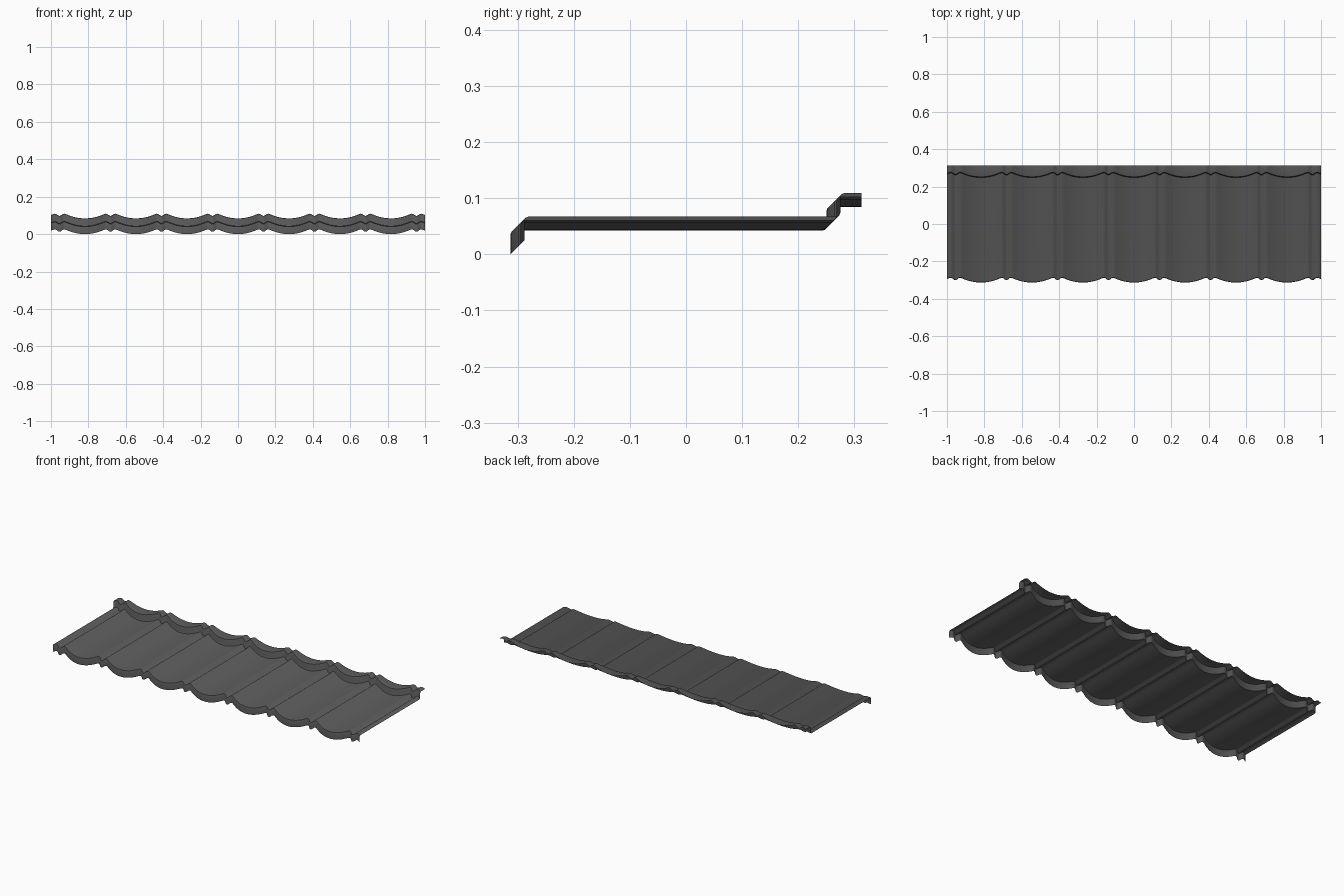
import bpy, bmesh

if "Cube" in bpy.data.objects:
    bpy.data.objects.remove(bpy.data.objects["Cube"])

PITCH = 2 / 7.333          # width of one tile wave
WAVES = 7
HALF = PITCH / 2

# Half of one rib: (distance from rib centre, height)
rib = [(0.0, 0.0135), (0.006, 0.0145), (0.018, 0.0235), (0.025, 0.025),
       (0.032, 0.0235), (0.0455, 0.018)]
# Shallow trough from the foot of the rib to the valley centre
foot, foot_h = rib[-1]
half_wave = rib + [(foot + (HALF - foot) * t / 7, foot_h * (1 - t / 7) ** 2)
                   for t in range(1, 8)]

# Full width cross-section, mirrored about every rib
section = {}
for i in range(WAVES + 1):
    centre = (i - WAVES / 2) * PITCH
    for d, h in half_wave:
        for s in (-1, 1):
            x = centre + s * d
            if abs(x) <= 1.001:
                section[round(x, 4)] = h
section = sorted(section.items())
edge = section[-1][0]

# Front-to-back path: hanging lip, pan, riser, rear flange
path = [(-0.313, 0.0), (-0.313, 0.035), (-0.311, 0.040), (-0.306, 0.042),
        (0.243, 0.042), (0.248, 0.044), (0.25, 0.049), (0.25, 0.077),
        (0.252, 0.082), (0.257, 0.084), (0.313, 0.084)]

# Sweep the section along the path; waves shift lip and riser backwards too
bm = bmesh.new()
rows = []
for k, (y, z) in enumerate(path):
    last = k == len(path) - 1
    rows.append([bm.verts.new((x / edge, y if last else y + h, z + h))
                 for x, h in section])
for a, b in zip(rows, rows[1:]):
    for j in range(len(a) - 1):
        bm.faces.new((a[j], a[j + 1], b[j + 1], b[j]))

mesh = bpy.data.meshes.new("roof_tile_sheet")
bm.to_mesh(mesh)
bm.free()
sheet = bpy.data.objects.new("roof_tile_sheet", mesh)
bpy.context.collection.objects.link(sheet)

# Dark grey coating
mat = bpy.data.materials.new("dark_grey_coating")
mat.diffuse_color = (0.1, 0.1, 0.1, 1)
mat.use_nodes = True
mat.node_tree.nodes["Principled BSDF"].inputs["Base Color"].default_value = mat.diffuse_color
mesh.materials.append(mat)

bpy.context.view_layer.objects.active = sheet
sheet.select_set(True)
bpy.ops.object.shade_smooth_by_angle(angle=0.5)
